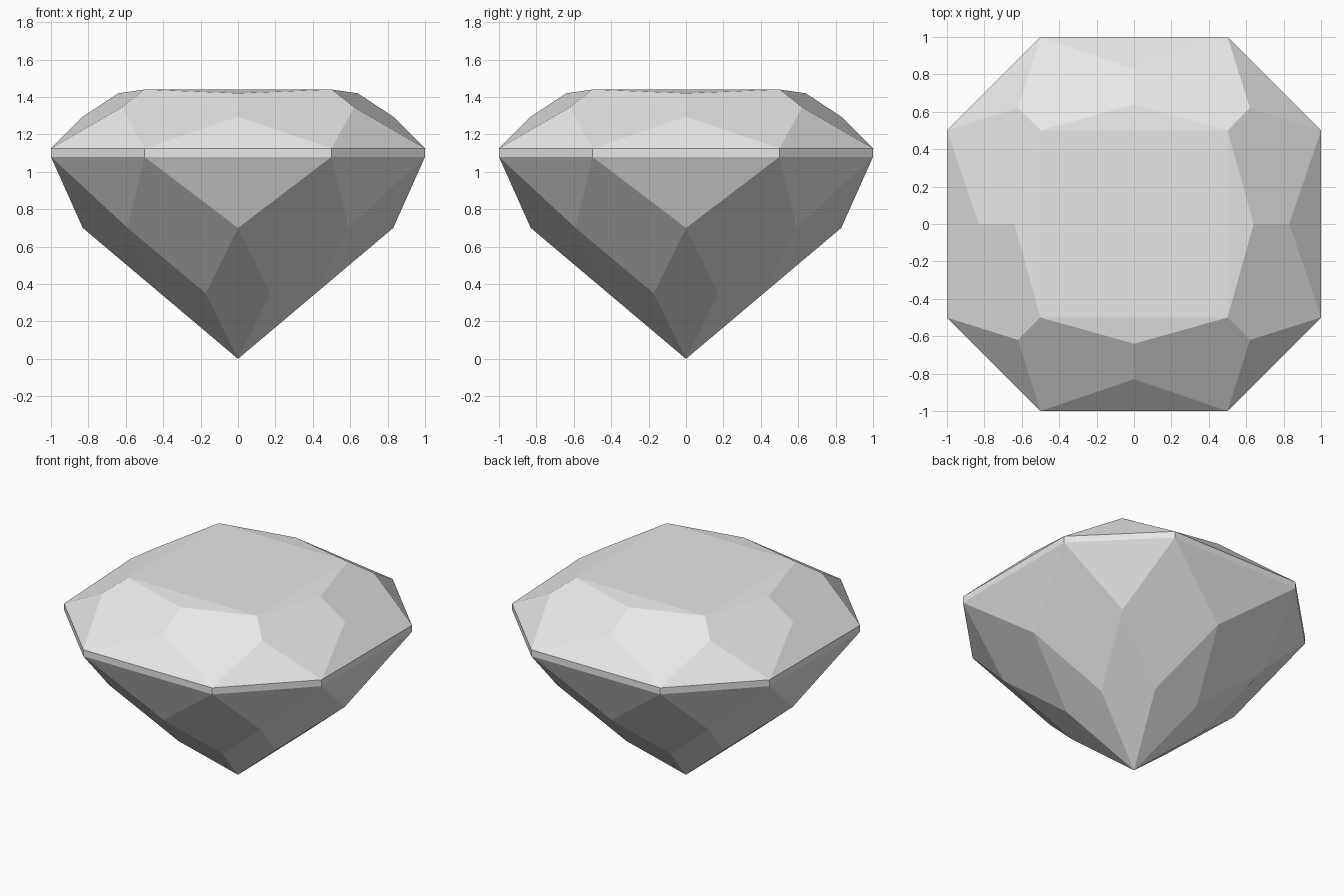
import bpy
import bmesh
from math import pi
from mathutils import Vector, Matrix

default = bpy.data.objects.get("Cube")
if default:
    bpy.data.objects.remove(default, do_unlink=True)

# One pale grey for the whole stone
mat = bpy.data.materials.new("pale grey")
mat.use_nodes = True
grey = (0.8, 0.8, 0.8, 1)
mat.diffuse_color = grey
mat.node_tree.nodes["Principled BSDF"].inputs["Base Color"].default_value = grey


def flip(p):
    """Mirror across the middle of the side (y = 0)."""
    return Vector((p.x, -p.y, p.z))


def swap(p):
    """Mirror across the corner diagonal (x = y)."""
    return Vector((p.y, p.x, p.z))


# Key points of the +x side
table = Vector((0.5, 0.5, 1.44))
star = Vector((0.64, 0, 1.42))
crown_mid = Vector((0.83, 0, 1.295))
crown_corner = Vector((0.62, 0.62, 1.345))
rim_top = Vector((1, 0.5, 1.125))
rim_low = Vector((1, 0.5, 1.08))
base_mid = Vector((0.83, 0, 0.70))
base_corner = Vector((0.59, 0.59, 0.70))
base_low = Vector((0.415, 0.172, 0.35))
tip = Vector((0, 0, 0))

# Facets of one quarter of the stone
half_crown = [rim_top, crown_corner, table, star, crown_mid]
half_base = [rim_low, base_mid, base_low, base_corner]
facets = [
    [table, flip(table), star],
    half_crown,
    [flip(p) for p in half_crown],
    [rim_top, flip(rim_top), crown_mid],
    [rim_top, swap(rim_top), crown_corner],
    [rim_top, flip(rim_top), flip(rim_low), rim_low],
    [rim_top, swap(rim_top), swap(rim_low), rim_low],
    [rim_low, flip(rim_low), base_mid],
    [rim_low, swap(rim_low), base_corner],
    half_base,
    [flip(p) for p in half_base],
    [base_mid, base_low, tip, flip(base_low)],
    [base_corner, base_low, tip, swap(base_low)],
]

# Repeat the quarter around z, close it with the flat table, and weld
bm = bmesh.new()
turns = [Matrix.Rotation(i * pi / 2, 3, "Z") for i in range(4)]
for turn in turns:
    for facet in facets:
        bm.faces.new([bm.verts.new(turn @ p) for p in facet])
bm.faces.new([bm.verts.new(turn @ table) for turn in turns])
bmesh.ops.remove_doubles(bm, verts=bm.verts[:], dist=0.001)
bmesh.ops.recalc_face_normals(bm, faces=bm.faces[:])

mesh = bpy.data.meshes.new("cut_gemstone")
bm.to_mesh(mesh)
bm.free()
mesh.materials.append(mat)
bpy.context.collection.objects.link(bpy.data.objects.new("cut_gemstone", mesh))
